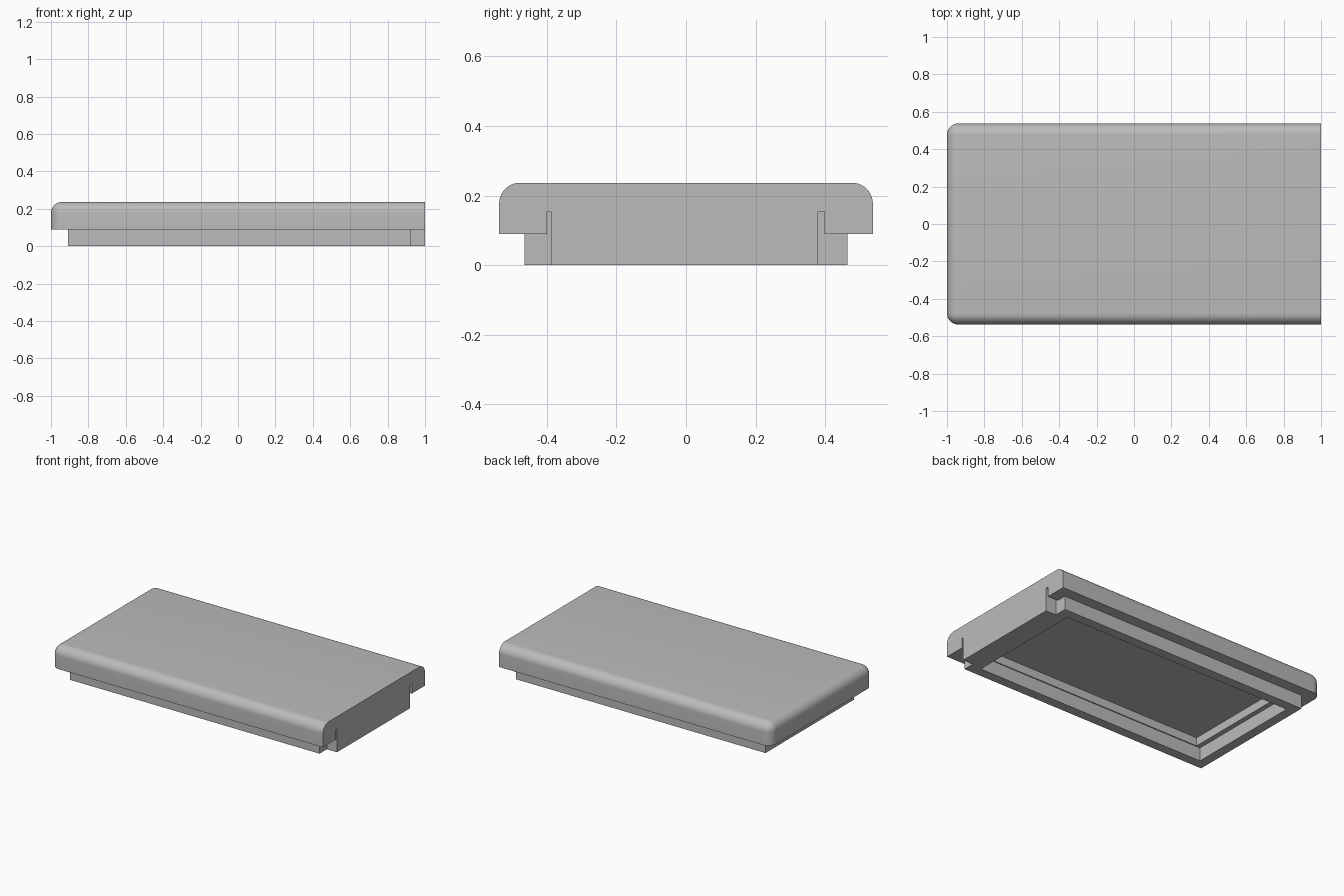
import bpy
import bmesh
import math

cube = bpy.data.objects.get("Cube")
if cube:
    bpy.data.objects.remove(cube, do_unlink=True)

grey = bpy.data.materials.new("plain_grey")
grey.use_nodes = True
GREY = (0.5, 0.5, 0.5, 1)
grey.diffuse_color = GREY
grey.node_tree.nodes["Principled BSDF"].inputs["Base Color"].default_value = GREY


def add_object(name, bm):
    mesh = bpy.data.meshes.new(name)
    bmesh.ops.recalc_face_normals(bm, faces=bm.faces)
    bm.to_mesh(mesh)
    bm.free()
    mesh.materials.append(grey)
    obj = bpy.data.objects.new(name, mesh)
    bpy.context.collection.objects.link(obj)
    return obj


def box_mesh(xs, ys, zs):
    bm = bmesh.new()
    bmesh.ops.create_cube(bm, size=1)
    for v in bm.verts:
        for i, (low, high) in enumerate((xs, ys, zs)):
            v.co[i] = high if v.co[i] > 0 else low
    return bm


def box(name, xs, ys, zs):
    return add_object(name, box_mesh(xs, ys, zs))


def combine(target, tool, operation):
    mod = target.modifiers.new(operation.lower(), "BOOLEAN")
    mod.operation = operation
    mod.solver = "EXACT"
    mod.object = tool
    bpy.ops.object.select_all(action="DESELECT")
    bpy.context.view_layer.objects.active = target
    target.select_set(True)
    bpy.ops.object.modifier_apply(modifier=mod.name)
    bpy.data.objects.remove(tool, do_unlink=True)


# Upper slab: rounded top rim and end corners, flat at the +x end
LIP, TOP, HALF_Y = 0.09, 0.237, 0.537
bm = box_mesh((-1, 1), (-HALF_Y, HALF_Y), (LIP, TOP))
rounded = []
for edge in bm.edges:
    mid = (edge.verts[0].co + edge.verts[1].co) / 2
    top_rim = mid.z > TOP - 0.01 and mid.x < 0.9
    end_corner = mid.x < -0.9 and abs(mid.y) > 0.5 and LIP < mid.z < TOP
    if top_rim or end_corner:
        rounded.append(edge)
bmesh.ops.bevel(bm, geom=rounded, offset=0.06, segments=10, profile=0.5,
                affect="EDGES", clamp_overlap=True)
cover = add_object("cover", bm)

# Lower rim and the end tongue
combine(cover, box("rim", (-0.91, 0.925), (-0.464, 0.464), (0, 0.12)), "UNION")
combine(cover, box("tongue", (0.9, 1), (-0.388, 0.38), (0, 0.12)), "UNION")

# Stepped recess underneath
combine(cover, box("recess", (-0.847, 0.852), (-0.4, 0.4), (-0.1, 0.088)), "DIFFERENCE")
combine(cover, box("deep_recess", (-0.815, 0.852), (-0.393, 0.393), (0.05, 0.143)), "DIFFERENCE")

# Relief slots beside the tongue
for low, high in ((-0.4, -0.388), (0.38, 0.398)):
    combine(cover, box("slot", (0.925, 1.1), (low, high), (-0.1, 0.155)), "DIFFERENCE")

# Round finger notch through the rear rim
bm = bmesh.new()
bmesh.ops.create_cone(bm, cap_ends=True, segments=48, radius1=0.088, radius2=0.088, depth=0.2)
for v in bm.verts:
    v.co = (v.co.x + 0.53, v.co.z + 0.45, v.co.y)
combine(cover, add_object("finger_notch", bm), "DIFFERENCE")

bpy.ops.object.shade_smooth_by_angle(angle=math.radians(30))
